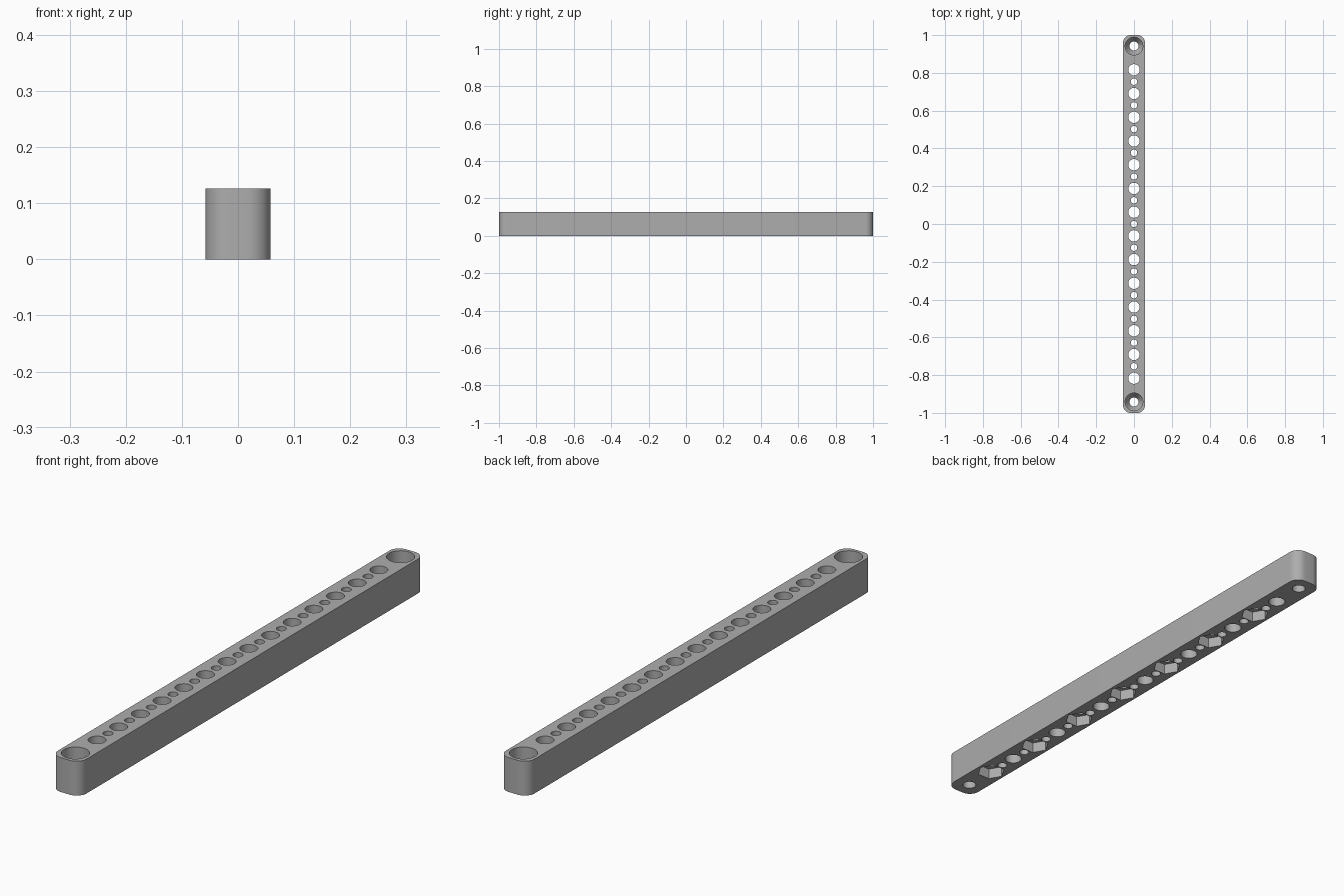
import bpy, bmesh, math
from mathutils import Matrix

old = bpy.data.objects.get("Cube")
if old:
    bpy.data.objects.remove(old, do_unlink=True)

PITCH, HEIGHT, HALF_W, CORNER = 0.1256, 0.126, 0.058, 0.04

grey = bpy.data.materials.new("mid_grey")
grey.use_nodes = True
colour = (0.42, 0.42, 0.42, 1)
grey.diffuse_color = colour
grey.node_tree.nodes["Principled BSDF"].inputs["Base Color"].default_value = colour


def make_object(name, bm):
    bmesh.ops.recalc_face_normals(bm, faces=bm.faces)
    mesh = bpy.data.meshes.new(name)
    bm.to_mesh(mesh)
    bm.free()
    mesh.materials.append(grey)
    obj = bpy.data.objects.new(name, mesh)
    bpy.context.collection.objects.link(obj)
    return obj


def drill(bm, y, profile, sides=32):
    """Add a closed turned solid from (radius, height) pairs."""
    rings = []
    for r, z in profile:
        rings.append([bm.verts.new((r * math.cos(2 * math.pi * i / sides),
                                    y + r * math.sin(2 * math.pi * i / sides), z))
                      for i in range(sides)])
    for low, high in zip(rings, rings[1:]):
        for i in range(sides):
            j = (i + 1) % sides
            bm.faces.new((low[i], low[j], high[j], high[i]))
    bm.faces.new(rings[0][::-1])
    bm.faces.new(rings[-1])


# Bar with rounded upright corners
bm = bmesh.new()
bmesh.ops.create_cube(bm, size=1, matrix=Matrix.Translation((0, 0, HEIGHT / 2))
                      @ Matrix.Diagonal((2 * HALF_W, 2, HEIGHT, 1)))
upright = [e for e in bm.edges if abs(e.verts[0].co.z - e.verts[1].co.z) > 0.1]
bmesh.ops.bevel(bm, geom=upright, offset=CORNER, segments=10, profile=0.5, affect='EDGES')
bar = make_object("drilled_bar", bm)

# Through holes: large row, small row between, funnel-shaped ends
below, above = -0.02, HEIGHT + 0.02
holes = bmesh.new()
for i in range(14):
    drill(holes, (i - 6.5) * PITCH, [(0.030, below), (0.030, above)])
for i in range(13):
    drill(holes, (i - 6) * PITCH, [(0.017, below), (0.017, above)], 24)
for side in (-1, 1):
    drill(holes, side * 7.5 * PITCH,
          [(0.024, below), (0.024, 0.04), (0.047, 0.075), (0.047, above)])

# Hexagonal nut pockets under every second large hole
pockets = bmesh.new()
for i in range(0, 14, 2):
    drill(pockets, (i - 6.5) * PITCH, [(0.050, below), (0.050, 0.04)], 6)

# Cut, apply, and hide the cutters
for name, data in (("hole_cutter", holes), ("nut_pocket_cutter", pockets)):
    cutter = make_object(name, data)
    mod = bar.modifiers.new(name, 'BOOLEAN')
    mod.operation = 'DIFFERENCE'
    mod.solver = 'EXACT'
    mod.object = cutter
    bpy.context.view_layer.objects.active = bar
    bpy.ops.object.modifier_apply(modifier=mod.name)
    bpy.data.objects.remove(cutter, do_unlink=True)

# Smooth round walls, keep rims sharp
bpy.ops.object.select_all(action='DESELECT')
bar.select_set(True)
bpy.context.view_layer.objects.active = bar
bpy.ops.object.shade_smooth_by_angle(angle=math.radians(30))
